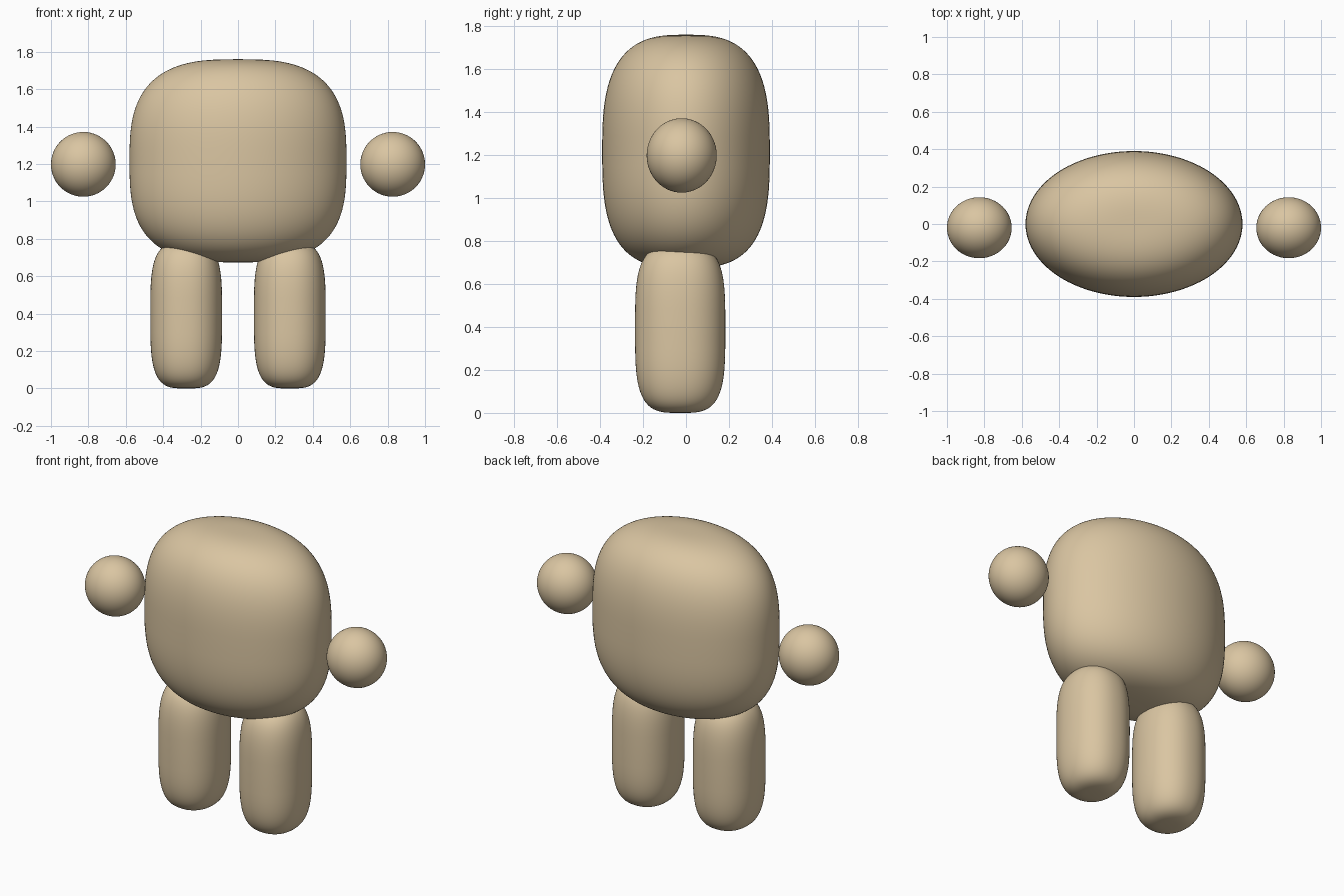
import bpy, bmesh
from math import sin, cos, pi

if "Cube" in bpy.data.objects:
    bpy.data.objects.remove(bpy.data.objects["Cube"])


def spow(v, e):
    return (abs(v) ** e) * (1 if v >= 0 else -1)


def rounded_solid(name, centre, half, n_top, n_bottom, n_plan=2.0, segs=64, rings=40):
    """Smooth superellipsoid: n_top / n_bottom set the squareness of the vertical profile."""
    bm = bmesh.new()
    bmesh.ops.create_uvsphere(bm, u_segments=segs, v_segments=rings, radius=1)
    for v in bm.verts:
        x, y, z = v.co
        r = (x * x + y * y) ** 0.5
        e = 2 / (n_top if z > 0 else n_bottom)
        radius, height = spow(r, e), spow(z, e)
        if r > 1e-6:
            x, y = spow(x / r, 2 / n_plan) * radius, spow(y / r, 2 / n_plan) * radius
        v.co = (centre[0] + half[0] * x, centre[1] + half[1] * y, centre[2] + half[2] * height)
    for f in bm.faces:
        f.smooth = True
    mesh = bpy.data.meshes.new(name)
    bm.to_mesh(mesh)
    bm.free()
    mat = bpy.data.materials.get("tan") or bpy.data.materials.new("tan")
    mat.diffuse_color = (0.70, 0.56, 0.36, 1)
    mat.use_nodes = True
    mat.node_tree.nodes["Principled BSDF"].inputs["Base Color"].default_value = mat.diffuse_color
    mesh.materials.append(mat)
    obj = bpy.data.objects.new(name, mesh)
    bpy.context.collection.objects.link(obj)
    return obj


# Body
rounded_solid("body", (0, 0, 1.217), (0.58, 0.39, 0.543), 2.9, 3.0, segs=96, rings=64)

# Legs and floating hands, mirrored across x
for side, s in (("left", -1), ("right", 1)):
    rounded_solid(side + "_leg", (s * 0.277, -0.027, 0.39), (0.192, 0.21, 0.39), 3.6, 3.6, 2.2)
    rounded_solid(side + "_hand", (s * 0.827, -0.02, 1.198), (0.173, 0.163, 0.173), 2, 2)
